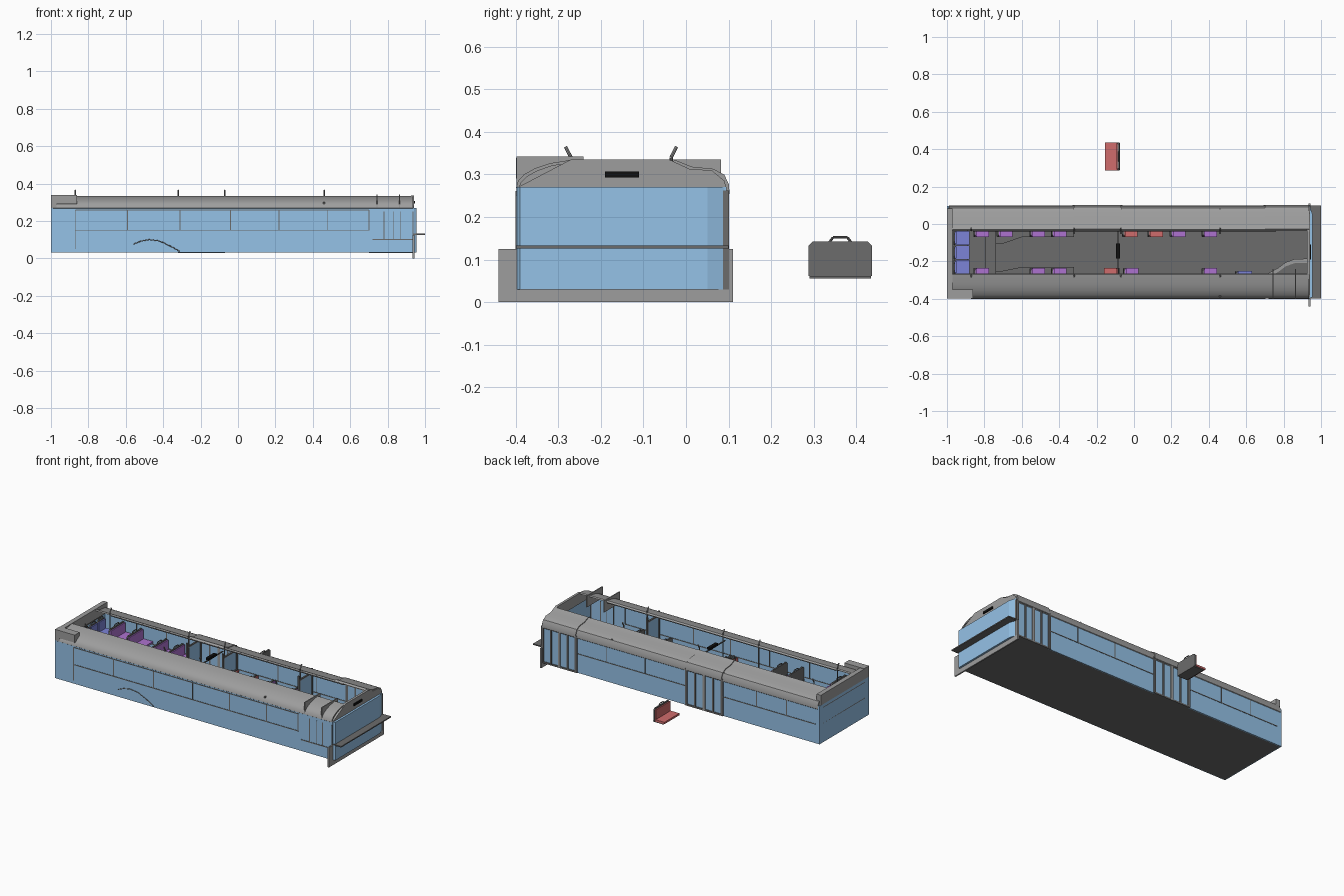
import bpy, bmesh, math
from mathutils import Vector, Matrix

if "Cube" in bpy.data.objects:
    bpy.data.objects.remove(bpy.data.objects["Cube"])


def mat(name, r, g, b):
    m = bpy.data.materials.new(name)
    m.diffuse_color = (r, g, b, 1)
    m.use_nodes = True
    m.node_tree.nodes["Principled BSDF"].inputs["Base Color"].default_value = m.diffuse_color
    return m


GLASS = mat("light_blue", .30, .54, .80)
GREY = mat("mid_grey", .34, .34, .34)
DARK = mat("dark_grey", .15, .15, .15)
BLACK = mat("black", .005, .005, .005)
PURPLE = mat("purple", .42, .17, .63)
RED = mat("red", .63, .15, .15)
INDIGO = mat("indigo", .20, .23, .68)


def finish(name, bm, material, smooth=False):
    bmesh.ops.recalc_face_normals(bm, faces=bm.faces)
    me = bpy.data.meshes.new(name)
    bm.to_mesh(me)
    bm.free()
    me.materials.append(material)
    if smooth:
        for p in me.polygons:
            p.use_smooth = True
        me.set_sharp_from_angle(angle=math.radians(35))
    ob = bpy.data.objects.new(name, me)
    bpy.context.collection.objects.link(ob)
    return ob


def box(name, x0, x1, y0, y1, z0, z1, material):
    bm = bmesh.new()
    m = Matrix.Translation(((x0 + x1) / 2, (y0 + y1) / 2, (z0 + z1) / 2)) @ \
        Matrix.Diagonal((x1 - x0, y1 - y0, z1 - z0, 1))
    bmesh.ops.create_cube(bm, size=1, matrix=m)
    return finish(name, bm, material)


def prism(name, pts, axis, a, b, material, smooth=False):
    """Extrude a 2D outline along x (points are y,z) / y (x,z) / z (x,y)."""
    def place(p, t):
        return {'x': (t, *p), 'y': (p[0], t, p[1]), 'z': (*p, t)}[axis]
    bm = bmesh.new()
    f = bm.faces.new([bm.verts.new(place(p, a)) for p in pts])
    r = bmesh.ops.extrude_face_region(bm, geom=[f])
    d = Vector(place((0, 0), b - a))
    bmesh.ops.translate(bm, vec=d, verts=[v for v in r['geom'] if isinstance(v, bmesh.types.BMVert)])
    return finish(name, bm, material, smooth)


def rod(name, p, q, r, material):
    p, q = Vector(p), Vector(q)
    m = Matrix.Translation((p + q) / 2) @ (q - p).to_track_quat('Z', 'Y').to_matrix().to_4x4()
    bm = bmesh.new()
    bmesh.ops.create_cone(bm, cap_ends=True, segments=8, radius1=r, radius2=r,
                          depth=(q - p).length, matrix=m)
    return finish(name, bm, material, True)


def seat(x, y, z, material, d=1, w=.15, depth=.085):
    """Double seat: x is the back of the backrest, d the way it faces."""
    def span(a, b):
        return sorted((x + d * a, x + d * b))
    box("seat_cushion", *span(.015, depth), y, y + w, z, z + .012, material)
    box("seat_base", *span(.0, depth - .01), y + .003, y + w - .003, z - .006, z, DARK)
    c = .01
    out = [(y, z), (y + w, z), (y + w, z + .07), (y + w - c, z + .08), (y + c, z + .08), (y, z + .07)]
    prism("seat_back", out, 'x', *span(.004, .013), DARK)
    box("seat_back_pad", *span(.013, .02), y + .004, y + w - .004, z + .01, z + .073, material)
    m = y + w / 2
    h = [(m - .026, z + .078), (m - .017, z + .09), (m + .017, z + .09), (m + .026, z + .078)]
    for p, q in zip(h, h[1:]):
        rod("seat_handle", (x + d * .008, *p), (x + d * .008, *q), .003, DARK)


# Floor and walls
box("floor", -.995, .94, -.397, .092, .03, .036, DARK)
box("left_wall", -.998, .94, -.398, -.39, .03, .27, GLASS)
box("right_wall", -.998, .94, .087, .095, .03, .27, GLASS)
box("rear_wall", -1, -.992, -.398, .095, .03, .27, GLASS)
front = [(.942, -.397), (.955, -.39), (.955, .05), (.942, .09)]
prism("windscreen", front, 'z', .03, .27, GLASS)

# Roof side shells, open along the middle
left = [(-.399, .268), (-.394, .285), (-.38, .3), (-.355, .314), (-.32, .326), (-.27, .334)]
right = [(.098, .25), (.097, .272), (.086, .295), (.06, .309), (.01, .314), (-.03, .33)]
for name, pr, cx in (("left_roof", left, -.25), ("right_roof", right, -.05)):
    inner = [(y + (.006 if y < cx else -.006), z - .006) for y, z in reversed(pr)]
    prism(name, pr + inner, 'x', -.99, .935, GREY, True)

# Front cap, rear cap and rear corner box
cap = [(-.398, .268), (-.27, .335), (-.04, .335), (.01, .312), (.06, .31), (.09, .285), (.095, .268)]
prism("front_cap", cap, 'x', .925, .94, GREY)
box("rear_cap", -1, -.97, -.398, .082, .27, .335, GREY)
box("rear_corner_box", -1, -.862, -.399, -.35, .29, .338, GREY)
for x in (.74, .86):
    box("driver_roof_plate", x, x + .006, -.398, -.24, .27, .342, GREY)

# Bumper plate and shelf
box("bumper_plate", .934, .943, -.44, .11, 0, .125, GREY)
box("bumper_shelf", .935, 1, -.399, .1, .126, .133, DARK)

# Destination signs
box("front_sign", .939, .946, -.19, -.11, .293, .307, BLACK)
box("inner_sign", -.095, -.075, -.185, -.105, .305, .32, BLACK)
box("inner_sign_bracket", -.088, -.082, -.27, -.03, .30, .306, DARK)

# Window frames, left side and right side
T = .0025


def strip(name, side, x0, x1, z0, z1):
    y0, y1 = (-.4, -.388) if side < 0 else (.085, .097)
    box(name, x0, x1, y0, y1, z0, z1, DARK)


for z in (.15, .258):
    strip("left_window_rail", -1, -.87, .70, z - T, z + T)
    for a, b in ((-.97, -.32), (-.07, .70)):
        strip("right_window_rail", 1, a, b, z - T, z + T)
for x in (-.59, -.31, -.04, .22, .48, .70):
    strip("left_window_post", -1, x - T, x + T, .15, .258)
strip("left_rear_post", -1, -.872, -.868, .05, .258)
for x in (-.77, -.56, .22, .49):
    strip("right_window_post", 1, x - T, x + T, .15, .258)

# Driver side window
for x in (.78, .83, .87, .935):
    strip("driver_window_post", -1, x - T, x + T, .10, .25)
strip("driver_window_sill", -1, .72, .935, .098, .104)

# Wheel arch trim
arch = [(-.56, .075), (-.52, .092), (-.475, .1), (-.42, .093), (-.36, .065), (-.31, .036)]
for p, q in zip(arch, arch[1:]):
    rod("wheel_arch_trim", (p[0], -.398, p[1]), (q[0], -.398, q[1]), .0025, DARK)

# Two double doors with raised roof covers
for a, b in ((-.32, -.07), (.70, .935)):
    n = 4
    for i in range(n + 1):
        x = a + (b - a) * i / n
        w = .008 if i % 2 == 0 else .005
        box("door_post", x - w, x + w, .085, .101, .03, .262, DARK if i != 2 else GREY)
    for z in (.034, .256):
        box("door_rail", a, b, .086, .1, z - .005, z + .005, DARK)
    cover = [(y + .004, z + .004) for y, z in right]
    prism("door_cover", cover + [(y, z) for y, z in reversed(right)], 'x', a, b, GREY, True)

# Rear wall trim
for z in (.15, .25):
    box("rear_trim", -1, -.99, -.36, .06, z - T, z + T, DARK)

# Grab rails along the roof opening and poles
for y, s in ((-.27, -1), (-.035, 1)):
    rod("grab_rail", (-.86, y, .322), (.76, y, .322), .004, DARK)
    for x in (-.87, -.32, -.07, .46):
        rod("pole", (x, y, .04), (x, y, .34), .004, DARK)
        rod("pole_top", (x, y, .34), (x, y + s * .013, .365), .004, GREY)
    for i in range(17):
        x = -.85 + i * .1
        yy = -.388 if s < 0 else .086
        rod("roof_rib", (x, y, .32), (x, yy, .27), .003, DARK)

# Raised rear floor and side podiums with a tapered aisle
box("rear_platform", -.992, -.79, -.39, .087, .036, .10, DARK)
box("rear_step", -.79, -.74, -.39, .087, .036, .075, DARK)
for name, wall, ya, yb in (("left_podium", -.39, -.25, -.23), ("right_podium", .087, -.105, -.07)):
    prism(name, [(-.74, wall), (-.74, ya), (-.7, ya), (-.6, yb), (-.32, yb), (-.32, wall)],
          'z', .036, .085, DARK)

# Passenger seats on both sides, rising to the rear
LY, RY = -.385, -.07
for x, z, m in ((-.86, .17, PURPLE), (-.735, .16, PURPLE), (-.56, .14, PURPLE), (-.445, .14, PURPLE),
                (-.065, .08, RED), (.07, .08, RED), (.19, .08, PURPLE), (.36, .08, PURPLE)):
    seat(x, RY, z, m)
    box("seat_leg", x + .02, x + .07, RY + .03, RY + .12, .036, z - .006, DARK)
for x, z, m, d in ((-.86, .17, PURPLE, 1), (-.56, .14, PURPLE, 1), (-.445, .14, PURPLE, 1),
                   (-.075, .08, RED, -1), (-.06, .08, PURPLE, 1), (.36, .08, PURPLE, 1)):
    seat(x, LY, z, m, d)
    c = x + d * .045
    box("seat_leg", c - .025, c + .025, LY + .03, LY + .12, .036, z - .006, DARK)

# Rear bench
for i in range(5):
    seat(-.97, -.345 + i * .078, .18, INDIGO, 1, .074, .09)
box("rear_bench_base", -.97, -.89, -.345, .04, .10, .174, DARK)

# Separate seat beside the bus
seat(-.074, .287, .062, RED, -1, .15, .081)

# Partitions with glass
for x, y0, y1 in ((-.07, -.05, .08), (.46, -.05, .08), (-.32, -.05, .08), (.46, -.385, -.27)):
    box("partition_glass", x - .002, x + .002, y0, y1, .12, .27, GLASS)
    box("partition_panel", x - .004, x + .004, y0, y1, .04, .12, DARK)
    for y in (y0, y1):
        box("partition_post", x - .005, x + .005, y - .004, y + .004, .04, .3, DARK)
    box("partition_top", x - .005, x + .005, y0, y1, .268, .276, DARK)

# Driver area: seat, curved dashboard and cab wall
seat(.54, -.37, .09, INDIGO, 1, .12, .09)
dash = [(.935, -.39), (.935, -.185), (.86, -.187), (.81, -.205), (.77, -.235), (.72, -.262), (.72, -.39)]
prism("dashboard", dash, 'z', .036, .12, DARK)
lip = dash[1:6]
prism("dashboard_lip", lip + [(x, y - .022) for x, y in reversed(lip)], 'z', .12, .126, GREY, True)
box("cab_wall", .46, .70, -.272, -.266, .036, .15, DARK)
